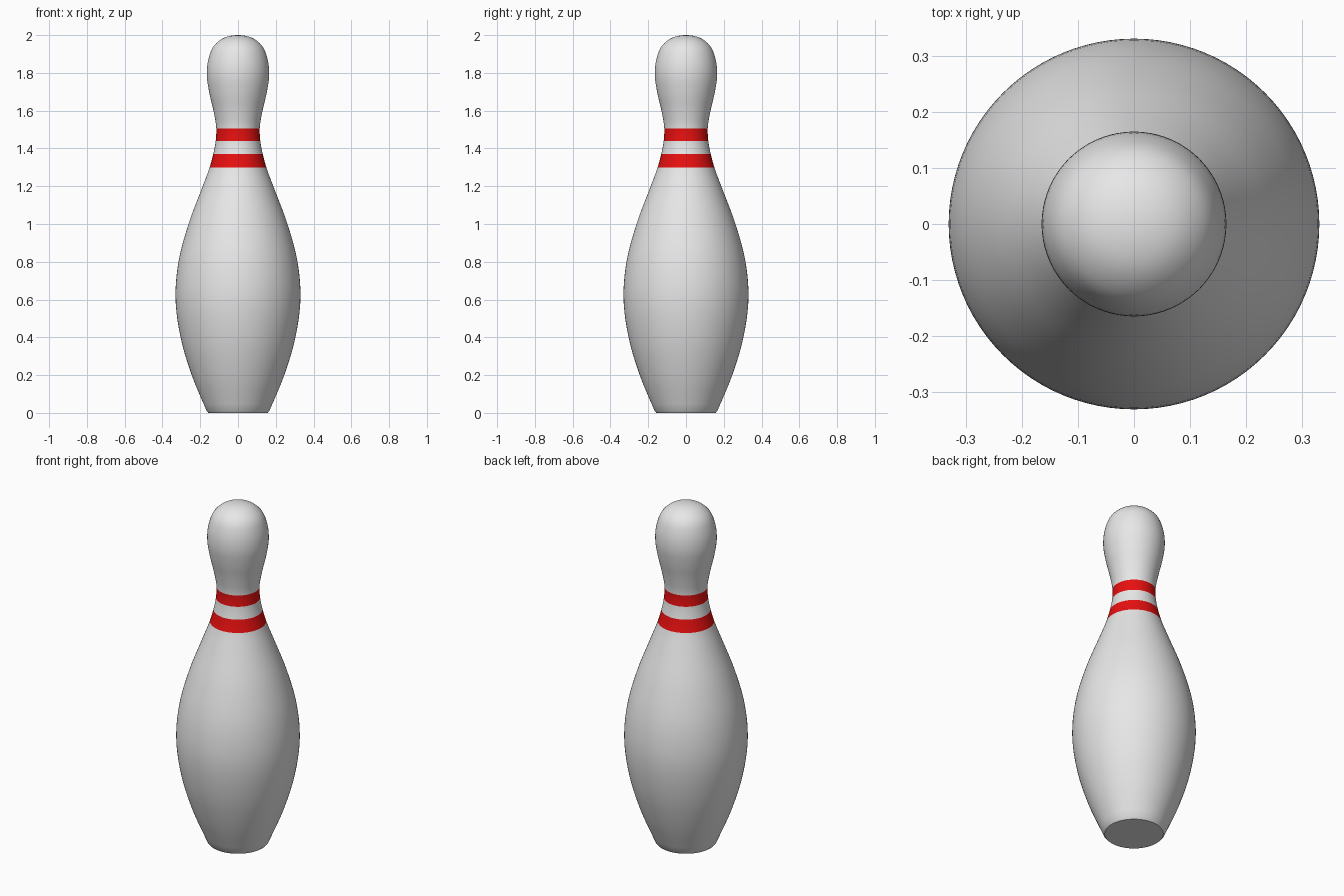
import bpy, bmesh, math
from mathutils import Vector

if "Cube" in bpy.data.objects:
    bpy.data.objects.remove(bpy.data.objects["Cube"])


def material(name, rgb):
    m = bpy.data.materials.new(name)
    m.diffuse_color = (*rgb, 1)
    m.use_nodes = True
    m.node_tree.nodes["Principled BSDF"].inputs["Base Color"].default_value = m.diffuse_color
    return m


# Profile (radius, height) from base to crown; stripe edges are knots
KNOTS = [(0.166, 0.01), (0.245, 0.2), (0.304, 0.4), (0.331, 0.62), (0.315, 0.8),
         (0.262, 1.0), (0.187, 1.2), (0.150, 1.30), (0.131, 1.37), (0.118, 1.44),
         (0.115, 1.505), (0.130, 1.60), (0.153, 1.70), (0.165, 1.79),
         (0.156, 1.875), (0.130, 1.94), (0.085, 1.98), (0.02, 1.999)]
STRIPES = [(1.30, 1.37), (1.44, 1.505)]
SIDES, STEPS = 96, 5


def smooth_profile(knots):
    p = [Vector(k) for k in knots]
    p = [2 * p[0] - p[1]] + p + [Vector((-0.02, 1.999))]
    out = []
    for a, b, c, d in zip(p, p[1:], p[2:], p[3:]):
        if c.x < 0:
            break
        # cubic with tangents scaled to the uneven knot spacing
        l0, l1, l2 = (b - a).length, (c - b).length, (d - c).length
        m1 = ((b - a) / l0 * l1 + (c - b) / l1 * l0) / (l0 + l1) * l1
        m2 = ((c - b) / l1 * l2 + (d - c) / l2 * l1) / (l1 + l2) * l1
        for i in range(STEPS):
            t = i / STEPS
            out.append((2*t**3 - 3*t**2 + 1) * b + (t**3 - 2*t**2 + t) * m1
                       + (3*t**2 - 2*t**3) * c + (t**3 - t**2) * m2)
    return out + [Vector(knots[-1])]


# Lathe the pin body
profile = [Vector((0.157, 0))] + smooth_profile(KNOTS)
bm = bmesh.new()
rings = [[bm.verts.new((p.x * math.cos(2 * math.pi * i / SIDES),
                        p.x * math.sin(2 * math.pi * i / SIDES), p.y))
          for i in range(SIDES)] for p in profile]
for lo, hi in zip(rings, rings[1:]):
    for i in range(SIDES):
        j = (i + 1) % SIDES
        bm.faces.new((lo[i], lo[j], hi[j], hi[i]))
bm.faces.new(rings[0][::-1])
tip = bm.verts.new((0, 0, 2))
for i in range(SIDES):
    bm.faces.new((rings[-1][i], rings[-1][(i + 1) % SIDES], tip))

# Red neck stripes by height
for f in bm.faces:
    z = f.calc_center_median().z
    f.material_index = int(any(a < z < b for a, b in STRIPES))

mesh = bpy.data.meshes.new("pin_body")
bm.to_mesh(mesh)
bm.free()
mesh.materials.append(material("white", (0.8, 0.8, 0.8)))
mesh.materials.append(material("red", (0.8, 0.005, 0.005)))
pin = bpy.data.objects.new("pin_body", mesh)
bpy.context.collection.objects.link(pin)
bpy.context.view_layer.objects.active = pin
pin.select_set(True)
bpy.ops.object.shade_smooth_by_angle(angle=math.radians(35))
